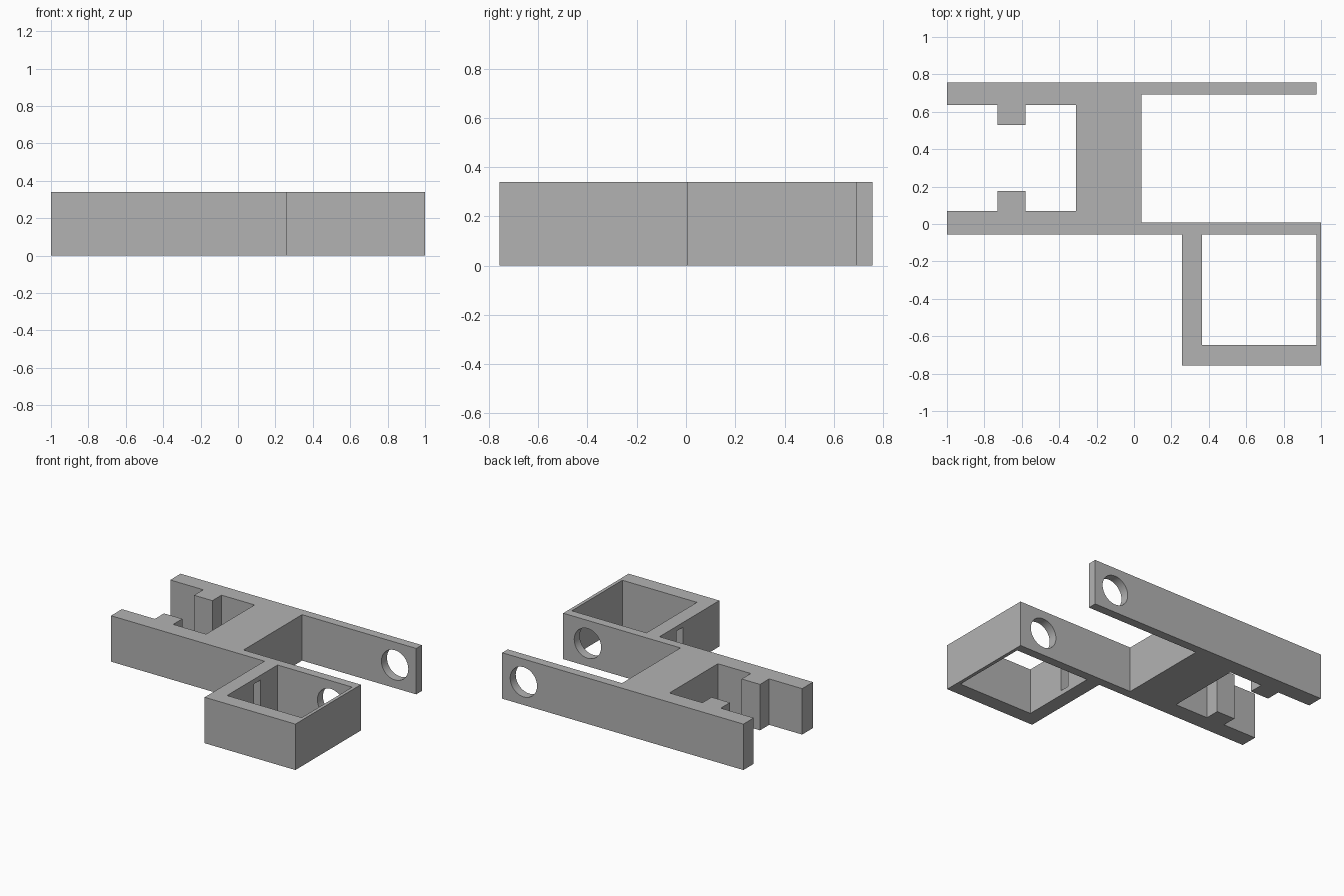
import bpy, bmesh, math
from mathutils import Matrix

cube = bpy.data.objects.get("Cube")
if cube:
    bpy.data.objects.remove(cube, do_unlink=True)

HEIGHT = 0.34
BACK, FRONT = 0.757, -0.757

grey = bpy.data.materials.new("plain_grey")
grey.use_nodes = True
grey.diffuse_color = (0.45, 0.45, 0.45, 1)
bsdf = next(n for n in grey.node_tree.nodes if n.type == 'BSDF_PRINCIPLED')
bsdf.inputs["Base Color"].default_value = grey.diffuse_color


def to_object(name, bm):
    bmesh.ops.recalc_face_normals(bm, faces=bm.faces)
    mesh = bpy.data.meshes.new(name)
    bm.to_mesh(mesh)
    bm.free()
    mesh.materials.append(grey)
    obj = bpy.data.objects.new(name, mesh)
    bpy.context.collection.objects.link(obj)
    return obj


def extruded(name, outline, height):
    bm = bmesh.new()
    face = bm.faces.new([bm.verts.new((x, y, 0)) for x, y in outline])
    top = bmesh.ops.extrude_face_region(bm, geom=[face])["geom"]
    verts = [v for v in top if isinstance(v, bmesh.types.BMVert)]
    bmesh.ops.translate(bm, verts=verts, vec=(0, 0, height))
    return to_object(name, bm)


def box(name, x0, x1, y0, y1, z0, z1):
    obj = extruded(name, [(x0, y0), (x1, y0), (x1, y1), (x0, y1)], z1 - z0)
    obj.data.transform(Matrix.Translation((0, 0, z0)))
    return obj


def round_cutter(name, x, y):
    bm = bmesh.new()
    bmesh.ops.create_cone(bm, cap_ends=True, segments=48, radius1=0.11,
                          radius2=0.11, depth=0.2)
    bm.transform(Matrix.Translation((x, y, HEIGHT / 2))
                 @ Matrix.Rotation(math.pi / 2, 4, 'X'))
    return to_object(name, bm)


# Inner edge of the open clip: front jaw, then back jaw mirrored about its middle
CLIP_MID = 0.353
jaw = [(-1, 0.07), (-0.73, 0.07), (-0.73, 0.177), (-0.58, 0.177),
       (-0.58, 0.07), (-0.31, 0.07)]
clip = jaw + [(x, 2 * CLIP_MID - y) for x, y in reversed(jaw)]

# Clip, solid middle block, two arms and the box, as one outline
outline = clip + [
    (-1, BACK), (0.975, BACK), (0.975, 0.692), (0.04, 0.692),
    (0.04, 0.008), (1, 0.008), (1, FRONT), (0.257, FRONT),
    (0.257, -0.057), (-1, -0.057)]
frame = extruded("bracket_frame", outline, HEIGHT)

# Box pocket, slot in its side wall and the aligned arm holes
cutters = [
    box("pocket_cutter", 0.364, 0.975, -0.648, -0.057, -0.1, HEIGHT + 0.1),
    box("slot_cutter", 0.2, 0.42, -0.33, -0.257, 0.035, HEIGHT - 0.035),
    round_cutter("back_arm_hole_cutter", 0.8, 0.725),
    round_cutter("front_arm_hole_cutter", 0.8, -0.025),
]
bpy.ops.object.select_all(action='DESELECT')
frame.select_set(True)
bpy.context.view_layer.objects.active = frame
for cutter in cutters:
    cutter.hide_render = True
    cut = frame.modifiers.new(cutter.name, 'BOOLEAN')
    cut.operation = 'DIFFERENCE'
    cut.solver = 'EXACT'
    cut.object = cutter
    bpy.ops.object.modifier_apply(modifier=cut.name)
    bpy.data.objects.remove(cutter, do_unlink=True)

bpy.ops.object.shade_smooth_by_angle(angle=math.radians(30))
